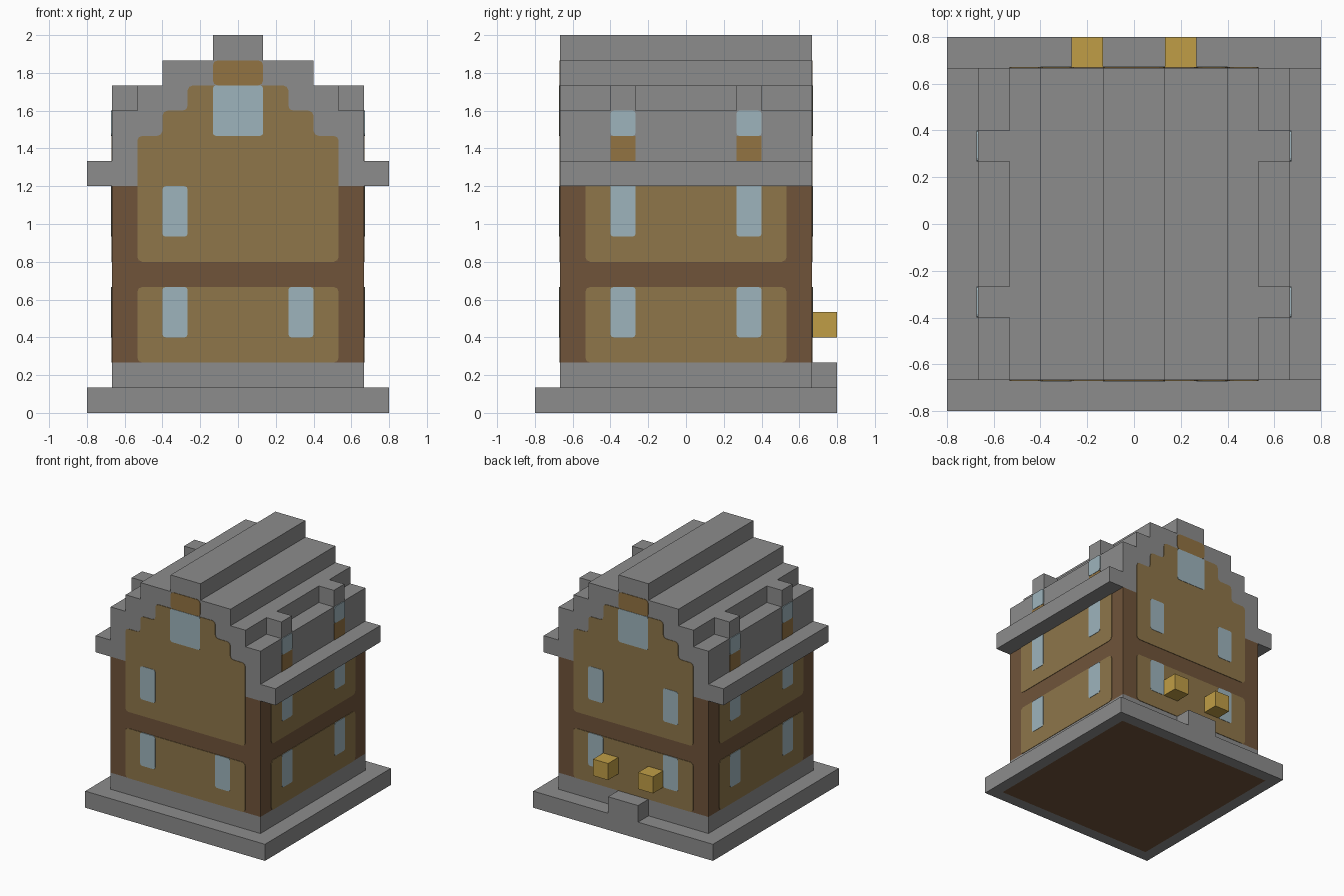
import bpy, bmesh
from math import radians
from mathutils import Matrix

cube = bpy.data.objects.get("Cube")
if cube:
    bpy.data.objects.remove(cube)

U = 2 / 15  # block size; all measures below are in blocks


def material(name, *rgb):
    linear = [((c / 255 + 0.055) / 1.055) ** 2.4 for c in rgb] + [1]
    mat = bpy.data.materials.new(name)
    mat.use_nodes = True
    mat.diffuse_color = linear
    mat.node_tree.nodes["Principled BSDF"].inputs["Base Color"].default_value = linear
    return mat


STONE = material("grey stone", 140, 140, 140)
TIMBER = material("brown timber", 112, 84, 58)
PLASTER = material("tan plaster", 142, 118, 74)
PLANK = material("warm plank", 146, 115, 66)
GLASS = material("pale blue glass", 158, 180, 188)
GOLD = material("lantern gold", 192, 158, 70)


def finish(bm, name, *mats):
    bmesh.ops.scale(bm, vec=(U, U, U), verts=bm.verts)
    mesh = bpy.data.meshes.new(name)
    bm.to_mesh(mesh)
    bm.free()
    for mat in mats:
        mesh.materials.append(mat)
    obj = bpy.data.objects.new(name, mesh)
    bpy.context.collection.objects.link(obj)
    return obj


def box_mesh(low, high):
    bm = bmesh.new()
    bmesh.ops.create_cube(bm, size=1)
    for v in bm.verts:
        v.co = [lo if c < 0 else hi for c, lo, hi in zip(v.co, low, high)]
    return bm


def box(name, low, high, mat):
    return finish(box_mesh(low, high), name, mat)


def prism(name, outline, mat, near, far, turn=0, rounding=0):
    """Outline (across, height) extruded outward from the front, turned by quarter turns."""
    bm = bmesh.new()
    face = bm.faces.new([bm.verts.new((a, -near, z)) for a, z in outline])
    if rounding:
        bmesh.ops.bevel(bm, geom=bm.verts[:], offset=rounding, segments=2,
                        profile=0.5, affect='VERTICES')
    made = bmesh.ops.extrude_face_region(bm, geom=bm.faces[:], use_keep_orig=True)
    moved = [g for g in made["geom"] if isinstance(g, bmesh.types.BMVert)]
    bmesh.ops.translate(bm, vec=(0, near - far, 0), verts=moved)
    bmesh.ops.recalc_face_normals(bm, faces=bm.faces[:])
    bm.transform(Matrix.Rotation(radians(90 * turn), 4, 'Z'))
    return finish(bm, name, mat)


def stepped(bottom, steps):
    """Symmetric stair outline from (half width, top) pairs."""
    right = []
    for half, top in steps:
        right += [(half, bottom), (half, top)]
        bottom = top
    return right + [(-a, z) for a, z in reversed(right)]


def rect(a0, a1, z0, z1):
    return [(a0, z0), (a1, z0), (a1, z1), (a0, z1)]


def panel(name, outline, mat, turn):
    prism(name, outline, mat, 5, 5.03, turn, 0.2)


def window(name, a0, a1, z0, z1, turn):
    prism(name, rect(a0, a1, z0, z1), GLASS, 5, 5.05, turn, 0.12)


# Foundation slab with a timber floor showing underneath
bm = box_mesh((-6, -6, 0), (6, 6, 1))
bottom = min(bm.faces, key=lambda f: f.calc_center_median().z)
bmesh.ops.inset_individual(bm, faces=[bottom], thickness=1)
bottom.material_index = 1
finish(bm, "foundation_slab", STONE, TIMBER)

# Body
box("plinth", (-5, -5, 1), (5, 5, 2), STONE)
box("timber_walls", (-5, -5, 2), (5, 5, 9), TIMBER)
box("back_step", (-1, 5, 1), (1, 6, 2), STONE)

# Stepped roof with eaves
prism("roof", stepped(9, [(6, 10), (5, 12), (4, 13), (3, 14), (1, 15)]), STONE, -5, 5)

# Gable ends
for side, turn in (("front", 0), ("back", 2)):
    panel(side + "_gable_plaster", stepped(6, [(4, 11), (3, 12), (2, 13)]), PLASTER, turn)
    panel(side + "_gable_cap", rect(-1, 1, 13, 14), PLANK, turn)
    window(side + "_gable_window", -1, 1, 11, 13, turn)
    window(side + "_upper_window", -3, -2, 7, 9, turn)
window("back_upper_window_second", 2, 3, 7, 9, 2)

# Long sides: plaster tucks up under the eaves, dormers sit on the roof
for side, turn, sign in (("left", 1, 1), ("right", 3, -1)):
    panel(side + "_upper_plaster", rect(-4, 4, 6, 9.5), PLASTER, turn)
    for a in (-3, 2):
        window(side + "_upper_window", a, a + 1, 7, 9.5, turn)
        prism(side + "_dormer_plank", rect(a, a + 1, 10, 11), PLANK, 5, 5.03, turn)
        window(side + "_dormer_window", a, a + 1, 11, 12, turn)
        x0, x1 = sorted((4 * sign, 5 * sign))
        box(side + "_dormer", (x0, a, 12), (x1, a + 1, 13), STONE)

# Ground floor, the same on every side
for turn, side in enumerate(("front", "left", "back", "right")):
    panel(side + "_lower_plaster", rect(-4, 4, 2, 5), PLASTER, turn)
    for a in (-3, 2):
        window(side + "_lower_window", a, a + 1, 3, 5, turn)

# Lanterns beside the back entrance
for x in (-2, 1):
    box("lantern", (x, 5, 3), (x + 1, 6, 4), GOLD)
